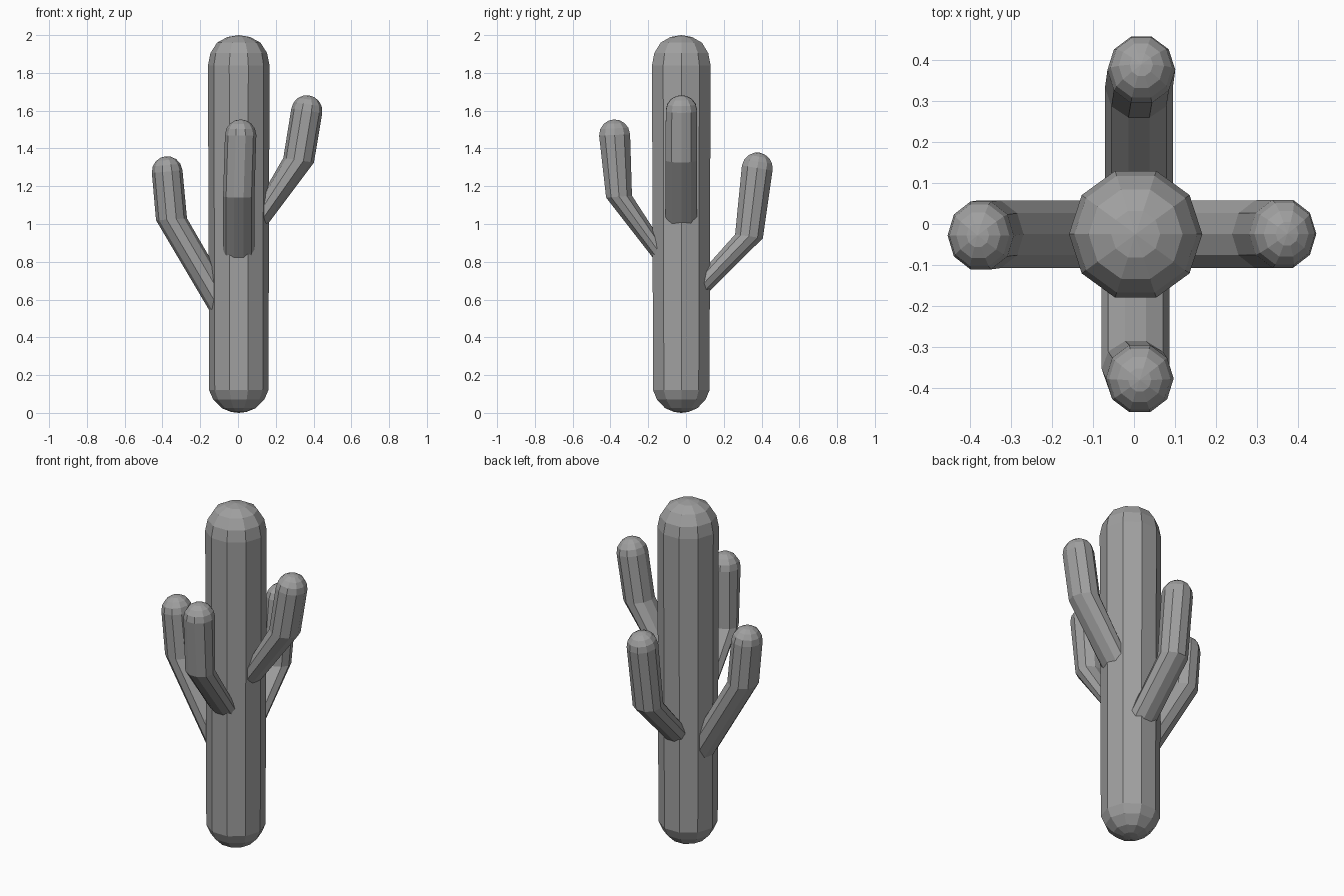
import bpy
from math import cos, sin, pi, radians
from mathutils import Vector

SIDES = 10
cube = bpy.data.objects.get("Cube")
if cube:
    bpy.data.objects.remove(cube, do_unlink=True)

grey = bpy.data.materials.new("plain grey")
grey.use_nodes = True
grey.diffuse_color = (0.35, 0.35, 0.35, 1)
grey.node_tree.nodes["Principled BSDF"].inputs["Base Color"].default_value = grey.diffuse_color

ANGLES = [2 * pi * i / SIDES for i in range(SIDES)]


def loft(name, rings, start=None, tip=None):
    """Skin a list of rings; close each end with a pole point or one flat face."""
    verts = [v for ring in rings for v in ring]
    faces = []
    for k in range(len(rings) - 1):
        for i in range(SIDES):
            j = (i + 1) % SIDES
            a, b = k * SIDES, (k + 1) * SIDES
            faces.append((a + i, a + j, b + j, b + i))
    last = (len(rings) - 1) * SIDES
    if start is None:
        faces.append(tuple(reversed(range(SIDES))))
    else:
        verts.append(start)
        p = len(verts) - 1
        faces += [((i + 1) % SIDES, i, p) for i in range(SIDES)]
    verts.append(tip)
    p = len(verts) - 1
    faces += [(last + i, last + (i + 1) % SIDES, p) for i in range(SIDES)]
    mesh = bpy.data.meshes.new(name)
    mesh.from_pydata(verts, [], faces)
    mesh.materials.append(grey)
    obj = bpy.data.objects.new(name, mesh)
    bpy.context.collection.objects.link(obj)
    return obj


# Trunk: straight column with a rounded top and bottom
CENTRE = Vector((0.004, -0.025, 0))
profile = [(0.04, 0.005), (0.09, 0.025), (0.135, 0.07), (0.157, 0.12),
           (0.163, 1.84), (0.15, 1.905), (0.115, 1.96), (0.06, 1.99)]
trunk_rings = [[CENTRE + Vector((r * cos(a), r * sin(a), z)) for a in ANGLES]
               for r, z in profile]
loft("trunk", trunk_rings, CENTRE, CENTRE + Vector((0, 0, 2)))


def arm(name, direction, sections, lateral, half_width=0.083):
    """Bent arm; each section gives the inner and outer (distance, height)."""
    out = Vector((*direction, 0))
    side = Vector((abs(out.y), abs(out.x), 0))
    up = Vector((0, 0, 1))
    spokes = [Vector((cos(a), sin(a), 0)) for a in ANGLES]
    reach = max(s.dot(out) for s in spokes)
    wide = max(s.dot(side) for s in spokes)

    def ring(centre, u, scale=1):
        return [centre + scale * (u * (s.dot(out) / reach)
                                  + side * (half_width * s.dot(side) / wide))
                for s in spokes]

    rings = []
    for (ri, zi, ro, zo), shift in zip(sections, lateral):
        centre = out * (ri + ro) / 2 + up * (zi + zo) / 2 + side * shift
        u = out * (ro - ri) / 2 + up * (zo - zi) / 2
        rings.append(ring(centre, u))
    # Rounded end, square to the last section
    axis = up * u.dot(out) - out * u.z
    for deg in (25, 48, 70):
        t = radians(deg)
        rings.append(ring(centre + axis * sin(t), u, cos(t)))
    loft(name, rings, tip=centre + axis)


# Arms: root inside the trunk, elbow, shoulder of the rounded end
arm("left_arm", (1, 0),
    [(0.05, 1.02, 0.05, 0.856), (0.24, 1.35, 0.402, 1.325), (0.282, 1.61, 0.446, 1.588)],
    (-0.025, -0.025, -0.024))
arm("right_arm", (-1, 0),
    [(0.05, 0.65, 0.05, 0.37), (0.27, 1.03, 0.434, 1.02), (0.294, 1.285, 0.456, 1.27)],
    (-0.025, -0.025, -0.028))
arm("front_arm", (0, -1),
    [(0.05, 0.785, 0.05, 0.66), (0.286, 1.15, 0.423, 1.14), (0.296, 1.475, 0.46, 1.468)],
    (0.004, 0.004, 0.014))
arm("back_arm", (0, 1),
    [(0.05, 0.71, 0.05, 0.57), (0.26, 0.945, 0.407, 0.925), (0.296, 1.31, 0.458, 1.283)],
    (0.012, 0.012, 0.018))
